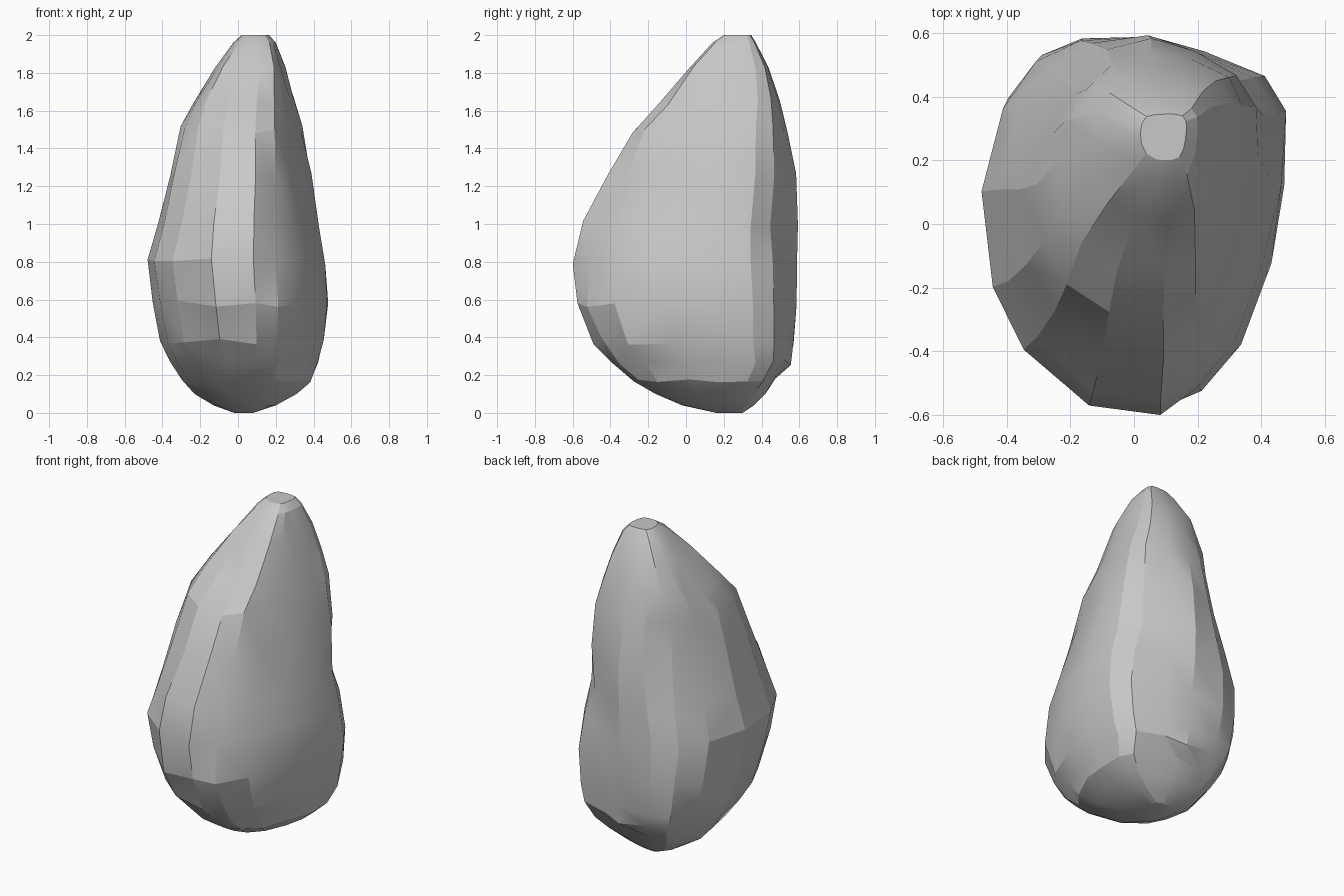
import bpy
import bmesh
import math
import random
from mathutils import Vector

random.seed(4)

default_cube = bpy.data.objects.get("Cube")
if default_cube:
    bpy.data.objects.remove(default_cube, do_unlink=True)


def make_material(name, color):
    material = bpy.data.materials.new(name)
    material.use_nodes = True
    material.diffuse_color = color
    shader = material.node_tree.nodes["Principled BSDF"]
    shader.inputs["Base Color"].default_value = color
    shader.inputs["Roughness"].default_value = 0.9
    return material


# Normalised cross-sections, running from the front round the left side
belly_section = [
    (.18, -1), (.44, -.92), (.7, -.66), (.9, -.22), (1, .2), (1, .6),
    (.87, .8), (.45, .92), (.12, 1), (-.37, .99), (-.65, .91), (-.86, .67),
    (-1, .2), (-.9, -.3), (-.71, -.65), (-.27, -.97)]
waist_section = [
    (.2, -1), (.45, -.79), (.68, -.54), (.86, -.15), (1, .22), (.95, .56),
    (.73, .75), (.42, .89), (.1, 1), (-.3, .96), (-.62, .81), (-.86, .55),
    (-1, .15), (-.93, -.36), (-.72, -.67), (-.3, -.95)]
shoulder_section = [
    (.2, -1), (.5, -.84), (.7, -.47), (.86, -.05), (.96, .3), (1, .57),
    (.86, .77), (.5, .93), (.1, 1), (-.25, .9), (-.6, .62), (-.86, .31),
    (-1, -.05), (-.93, -.48), (-.7, -.78), (-.3, -.97)]
crown_section = [
    (.3, -1), (.7, -.86), (.87, -.5), (.95, -.1), (1, .3), (.98, .7),
    (.82, .93), (.45, 1), (.1, 1), (-.35, .98), (-.73, .9), (-.93, .6),
    (-1, .2), (-.95, -.3), (-.75, -.7), (-.3, -.97)]
sections = [(.6, belly_section), (1.05, waist_section),
            (1.42, shoulder_section), (1.85, crown_section)]

# Outline of the stone: height, right, left, front, back
outline = [
    (0, -.02, .08, .16, .3), (.04, -.13, .2, -.02, .36),
    (.1, -.23, .31, -.16, .42), (.18, -.3, .385, -.28, .48),
    (.27, -.36, .42, -.39, .555), (.38, -.41, .45, -.485, .57),
    (.58, -.455, .475, -.575, .585), (.8, -.48, .465, -.595, .59),
    (1, -.425, .425, -.545, .588), (1.25, -.36, .395, -.41, .585),
    (1.5, -.305, .345, -.285, .54), (1.65, -.24, .3, -.145, .495),
    (1.82, -.125, .25, .01, .435), (1.96, -.025, .2, .14, .37),
    (2, .02, .165, .2, .345)]


def section_at(height):
    """Blend the two cross-sections that lie either side of a height."""
    for (low_z, low), (high_z, high) in zip(sections, sections[1:]):
        if height <= high_z:
            break
    blend = min(max((height - low_z) / (high_z - low_z), 0), 1)
    return [Vector(a).lerp(Vector(b), blend) for a, b in zip(low, high)]


def ring_points(height, right, left, front, back):
    """Fit the blended cross-section into one slice of the outline."""
    middle = Vector(((left + right) / 2, (front + back) / 2, height))
    half_x, half_y = (left - right) / 2, (back - front) / 2
    rough = .01 if .15 < height < 1.9 else 0
    points = []
    for u, v in section_at(height):
        # Chipped surface: slight dents and uneven edge heights
        dent = 1 + random.uniform(-rough, rough)
        lift = random.uniform(-rough, rough) * 2
        points.append(middle + Vector((u * half_x * dent, v * half_y * dent, lift)))
    return points


def build_stone():
    bm = bmesh.new()
    rings = [[bm.verts.new(p) for p in ring_points(*row)] for row in outline]
    count = len(belly_section)
    for below, above in zip(rings, rings[1:]):
        for i in range(count):
            j = (i + 1) % count
            bm.faces.new((below[i], below[j], above[j], above[i]))
    bm.faces.new(list(reversed(rings[0])))
    bm.faces.new(rings[-1])
    # Split the skin into irregular facets
    bmesh.ops.triangulate(bm, faces=bm.faces[:], quad_method='SHORT_EDGE')
    bmesh.ops.recalc_face_normals(bm, faces=bm.faces[:])
    mesh = bpy.data.meshes.new("boulder")
    bm.to_mesh(mesh)
    bm.free()
    stone = bpy.data.objects.new("boulder", mesh)
    bpy.context.collection.objects.link(stone)
    return stone


boulder = build_stone()
boulder.data.materials.append(make_material("stone grey", (.58, .58, .58, 1)))

# Soft facets with crisp chipped edges
bpy.ops.object.select_all(action='DESELECT')
boulder.select_set(True)
bpy.context.view_layer.objects.active = boulder
bpy.ops.object.shade_smooth_by_angle(angle=math.radians(18))
